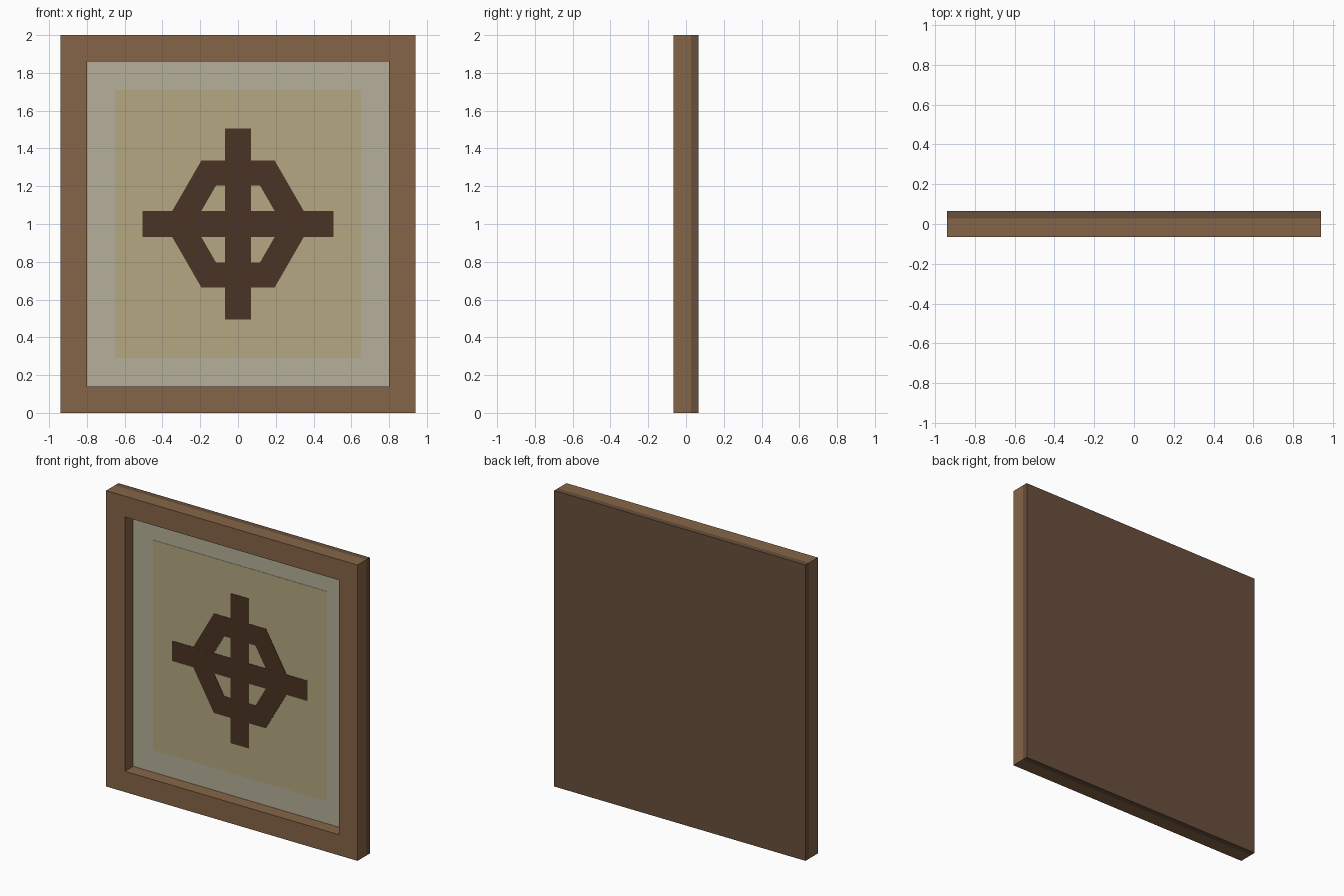
import bpy, bmesh
from math import cos, sin, pi

if "Cube" in bpy.data.objects:
    bpy.data.objects.remove(bpy.data.objects["Cube"])


def material(name, rgb):
    m = bpy.data.materials.new(name)
    m.diffuse_color = (*rgb, 1)
    m.use_nodes = True
    m.node_tree.nodes["Principled BSDF"].inputs["Base Color"].default_value = m.diffuse_color
    return m


wood = material("wood", (0.24, 0.13, 0.065))
dark_wood = material("dark_wood", (0.14, 0.08, 0.045))
board = material("mount_grey", (0.46, 0.43, 0.32))
paper = material("aged_paper", (0.46, 0.39, 0.22))
ink = material("dark_ink", (0.07, 0.033, 0.018))


def finish(name, bm, mat):
    bmesh.ops.recalc_face_normals(bm, faces=bm.faces)
    mesh = bpy.data.meshes.new(name)
    bm.to_mesh(mesh)
    bm.free()
    mesh.materials.append(mat)
    ob = bpy.data.objects.new(name, mesh)
    bpy.context.collection.objects.link(ob)


def panel(name, half_w, half_h, y0, y1, mat):
    """Box centred on the picture centre (z = 1)."""
    bm = bmesh.new()
    bmesh.ops.create_cube(bm, size=1)
    for v in bm.verts:
        v.co = (v.co.x * 2 * half_w, y0 if v.co.y < 0 else y1,
                1 + v.co.z * 2 * half_h)
    finish(name, bm, mat)


def ring(name, outer, inner, y0, y1, mat):
    """Closed band between two matching outlines in the x-z plane."""
    bm = bmesh.new()
    loops = [[bm.verts.new((x, y, 1 + z)) for x, z in pts]
             for pts, y in ((outer, y0), (inner, y0), (inner, y1), (outer, y1))]
    n = len(outer)
    for k in range(4):
        a, b = loops[k], loops[(k + 1) % 4]
        for i in range(n):
            j = (i + 1) % n
            bm.faces.new((a[i], a[j], b[j], b[i]))
    finish(name, bm, mat)


def rect(w, h):
    return [(-w, -h), (w, -h), (w, h), (-w, h)]


def hexagon(r):
    return [(r * cos(i * pi / 3), r * sin(i * pi / 3)) for i in range(6)]


# Frame and full-size backing
ring("frame", rect(0.94, 1.0), rect(0.80, 0.86), -0.066, 0.027, wood)
panel("backing", 0.94, 1.0, 0.027, 0.066, dark_wood)

# Thin layers of the picture
panel("mount", 0.80, 0.86, 0.023, 0.03, board)
panel("picture_sheet", 0.65, 0.71, 0.021, 0.028, paper)

# Painted motif: hexagonal band with two crossing bars
ring("hexagon_band", hexagon(0.388), hexagon(0.234), 0.019, 0.026, ink)
panel("upright_bar", 0.068, 0.506, 0.018, 0.026, ink)
panel("cross_bar", 0.506, 0.068, 0.0185, 0.026, ink)
